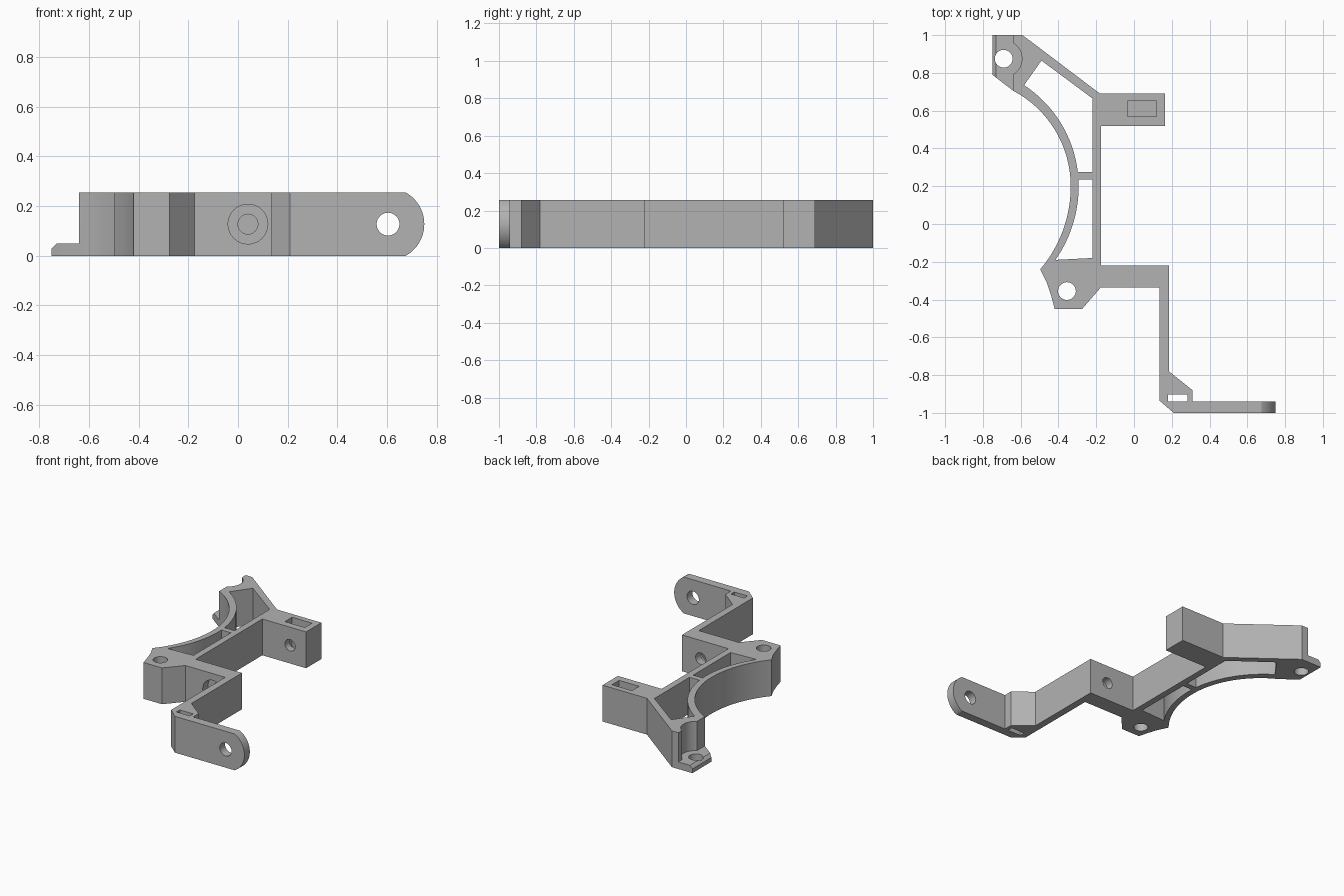
import bpy, bmesh
from math import sin, cos, radians, asin, degrees

cube = bpy.data.objects.get("Cube")
if cube:
    bpy.data.objects.remove(cube, do_unlink=True)

H = 0.255           # overall height
MID = H / 2         # height of the horizontal bores
SCREW = (-0.69, 0.875)


def arc(cx, cy, r, a0, a1, n=16):
    """Points on a circle between two angles in degrees."""
    angles = [radians(a0 + (a1 - a0) * i / n) for i in range(n + 1)]
    return [(cx + r * cos(a), cy + r * sin(a)) for a in angles]


def circle(cx, cy, r, n=32):
    return arc(cx, cy, r, 0, 360, n)[:-1]


def prism(name, pts, lo, hi, axis="z"):
    """Extrude a closed profile: (x, y) along z, or (x, z) along y."""
    bm = bmesh.new()
    place = (lambda p, h: (p[0], p[1], h)) if axis == "z" else (lambda p, h: (p[0], h, p[1]))
    face = bm.faces.new([bm.verts.new(place(p, lo)) for p in pts])
    top = bmesh.ops.extrude_face_region(bm, geom=[face])["geom"]
    shift = (0, 0, hi - lo) if axis == "z" else (0, hi - lo, 0)
    bmesh.ops.translate(bm, vec=shift, verts=[v for v in top if isinstance(v, bmesh.types.BMVert)])
    bmesh.ops.recalc_face_normals(bm, faces=bm.faces)
    mesh = bpy.data.meshes.new(name)
    bm.to_mesh(mesh)
    bm.free()
    obj = bpy.data.objects.new(name, mesh)
    bpy.context.collection.objects.link(obj)
    return obj


def rect(x0, x1, y0, y1):
    return [(x0, y0), (x1, y0), (x1, y1), (x0, y1)]


def curve_wall(x, y_end, y_start, r):
    """Part of the curved wall, bulging to x at y = 0.2."""
    a0, a1 = (degrees(asin((y - 0.2) / r)) for y in (y_start, y_end))
    return arc(x - r, 0.2, r, a0, a1)


# Body outline: mounting tab, block, arm, ear, lower lug, curved wall
outline = [
    (-0.75, 1.0), (-0.59, 1.0), (-0.18, 0.69), (0.165, 0.69), (0.165, 0.52),
    (-0.175, 0.52), (-0.175, -0.22), (0.185, -0.22), (0.185, -0.78),
    (0.31, -0.88), (0.31, -0.94), (0.75, -0.94), (0.75, -1.0), (0.21, -1.0),
    (0.135, -0.935), (0.135, -0.335), (-0.175, -0.335), (-0.275, -0.45),
    (-0.42, -0.45), (-0.437, -0.385), (-0.462, -0.31),
]
outline += curve_wall(-0.335, 0.2, -0.24, 0.68)
outline += curve_wall(-0.335, 0.706, 0.2, 0.572)[1:]
outline += [(-0.75, 0.79)]
body = prism("bracket_body", outline, 0, H)

# Pockets between the curved wall and the straight spine
upper_pocket = [(-0.49, 0.865), (-0.22, 0.665), (-0.22, 0.275)]
upper_pocket += curve_wall(-0.293, 0.735, 0.275, 0.64)
lower_pocket = [(-0.22, 0.235)]
lower_pocket += curve_wall(-0.293, -0.19, 0.235, 0.68)
lower_pocket += [(-0.22, -0.18)]

# Rounded end of the ear
ear_end = arc(0.604, MID, 0.146, -75, 75, 32)
ear_end = [(ear_end[0][0], -0.1)] + ear_end + [(ear_end[-1][0], 0.4), (0.9, 0.4), (0.9, -0.1)]

cutters = [
    prism("upper_pocket", upper_pocket, -0.1, 0.4),
    prism("lower_pocket", lower_pocket, -0.1, 0.4),
    # Mounting tab: lowered step, screw head clearance, chamfer, hole
    prism("tab_step", rect(-0.9, -0.64, 0.6, 1.1), 0.05, 0.4),
    prism("tab_clearance", circle(*SCREW, 0.097), 0.05, 0.4),
    prism("tab_chamfer", [(-0.77, 0.01), (-0.71, 0.07), (-0.77, 0.07)], 0.6, 1.1, "y"),
    prism("tab_hole", circle(*SCREW, 0.047), -0.1, 0.4),
    prism("lug_hole", circle(-0.355, -0.355, 0.047), -0.1, 0.4),
    # Block: blind nut slot and the bore that meets it
    prism("nut_slot", rect(-0.035, 0.12, 0.57, 0.65), 0.05, 0.4),
    prism("block_bore", circle(0.04, MID, 0.04), 0.45, 0.6, "y"),
    # Arm: stepped bore
    prism("arm_bore", circle(0.04, MID, 0.04), -0.4, -0.15, "y"),
    prism("arm_counterbore", circle(0.04, MID, 0.08), -0.4, -0.275, "y"),
    # Ear: corner slot, rounding and hole
    prism("corner_slot", rect(0.18, 0.283, -0.94, -0.903), -0.1, 0.4),
    prism("ear_rounding", ear_end, -1.1, -0.8, "y"),
    prism("ear_hole", circle(0.604, MID, 0.046), -1.1, -0.85, "y"),
]
for cutter in cutters:
    cutter.hide_render = True
    mod = body.modifiers.new(cutter.name, "BOOLEAN")
    mod.operation = "DIFFERENCE"
    mod.solver = "EXACT"
    mod.object = cutter

# Bake the cuts and drop the cutters
bpy.context.view_layer.update()
graph = bpy.context.evaluated_depsgraph_get()
finished = bpy.data.meshes.new_from_object(body.evaluated_get(graph))
body.modifiers.clear()
body.data = finished
for cutter in cutters:
    bpy.data.objects.remove(cutter, do_unlink=True)

# Single grey plastic
grey = bpy.data.materials.new("grey_plastic")
grey.use_nodes = True
colour = (0.45, 0.45, 0.45, 1)
grey.diffuse_color = colour
grey.node_tree.nodes["Principled BSDF"].inputs["Base Color"].default_value = colour
body.data.materials.clear()
body.data.materials.append(grey)

bpy.ops.object.select_all(action="DESELECT")
body.select_set(True)
bpy.context.view_layer.objects.active = body
bpy.ops.object.shade_smooth_by_angle(angle=radians(25))
